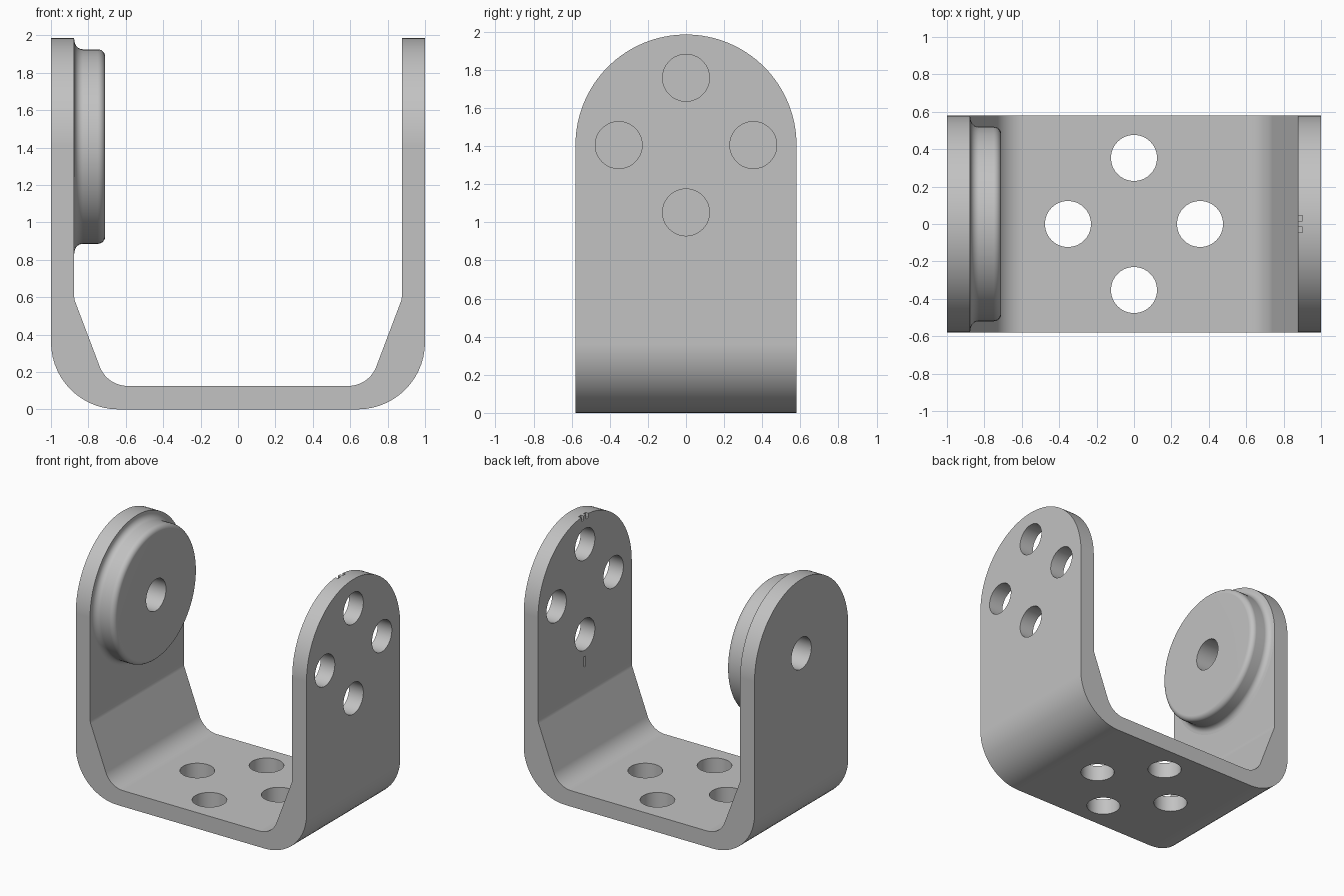
import bpy, bmesh, math
from mathutils import Vector, Matrix

cube = bpy.data.objects.get("Cube")
if cube:
    bpy.data.objects.remove(cube, do_unlink=True)

HALF_Y, WALL, AXIS_Z = 0.58, 0.876, 1.405
HOLE_R, HOLE_OFFSET = 0.123, 0.353

grey = bpy.data.materials.new("light grey")
grey.use_nodes = True
colour = (0.54, 0.54, 0.54, 1)
grey.diffuse_color = colour
grey.node_tree.nodes["Principled BSDF"].inputs["Base Color"].default_value = colour


def rounded(corners, steps=14):
    """Outline from (x, z, radius) corners, filleting those with a radius."""
    out = []
    for i, (x, z, r) in enumerate(corners):
        p = Vector((x, z))
        if r == 0:
            out.append(p)
            continue
        a = (Vector(corners[i - 1][:2]) - p).normalized()
        b = (Vector(corners[(i + 1) % len(corners)][:2]) - p).normalized()
        half = a.angle(b) / 2
        centre = p + (a + b).normalized() * (r / math.sin(half))
        start = p + a * (r / math.tan(half)) - centre
        end = p + b * (r / math.tan(half)) - centre
        turn = start.angle_signed(end)
        for k in range(steps + 1):
            out.append(centre + Matrix.Rotation(-turn * k / steps, 2) @ start)
    return out


def make(name, bm):
    bmesh.ops.recalc_face_normals(bm, faces=bm.faces)
    mesh = bpy.data.meshes.new(name)
    bm.to_mesh(mesh)
    bm.free()
    mesh.materials.append(grey)
    obj = bpy.data.objects.new(name, mesh)
    bpy.context.collection.objects.link(obj)
    return obj


def prism(name, points, offset):
    """Solid made by sweeping a flat outline along an offset."""
    bm = bmesh.new()
    face = bm.faces.new([bm.verts.new(p) for p in points])
    swept = bmesh.ops.extrude_face_region(bm, geom=[face])["geom"]
    bmesh.ops.translate(bm, vec=offset,
                        verts=[v for v in swept if isinstance(v, bmesh.types.BMVert)])
    return make(name, bm)


def hole(centre, axis):
    bm = bmesh.new()
    bmesh.ops.create_cone(bm, cap_ends=True, segments=64, radius1=HOLE_R,
                          radius2=HOLE_R, depth=0.6,
                          matrix=Matrix.Translation(centre)
                          @ Vector((0, 0, 1)).rotation_difference(axis).to_matrix().to_4x4())
    return make("hole_cutter", bm)


def slot(centre, size):
    bm = bmesh.new()
    bmesh.ops.create_cube(bm, size=1, matrix=Matrix.Translation(centre)
                          @ Matrix.Diagonal((*size, 1)))
    return make("slot_cutter", bm)


def cut(obj, tool, operation="DIFFERENCE"):
    mod = obj.modifiers.new("cut", "BOOLEAN")
    mod.operation, mod.object, mod.solver = operation, tool, "EXACT"
    bpy.context.view_layer.objects.active = obj
    bpy.ops.object.modifier_apply(modifier=mod.name)
    bpy.data.objects.remove(tool, do_unlink=True)


def smooth(obj):
    bpy.ops.object.select_all(action="DESELECT")
    obj.select_set(True)
    bpy.context.view_layer.objects.active = obj
    bpy.ops.object.shade_smooth_by_angle(angle=math.radians(30))
    mod = obj.modifiers.new("flat_faces", "WEIGHTED_NORMAL")
    mod.keep_sharp = True
    mod.weight = 100


# U-shaped bracket: outer bend, sloped inner gussets
side = [(1, 2.1, 0), (1, 0, 0.36)]
inner = [(0.70, 0.125, 0.16), (WALL, 0.59, 0.1), (WALL, 2.1, 0)]
corners = side + [(-x, z, r) for x, z, r in reversed(side)]
corners += [(-x, z, r) for x, z, r in reversed(inner)] + inner
bracket = prism("bracket", [(p.x, -0.7, p.y) for p in rounded(corners)], (0, 1.4, 0))

# Arched tops of both walls
arch = [(-1.2, HALF_Y * math.cos(math.pi * i / 64),
         AXIS_Z + HALF_Y * math.sin(math.pi * i / 64)) for i in range(65)]
arch += [(-1.2, -HALF_Y, -0.2), (-1.2, HALF_Y, -0.2)]
cut(bracket, prism("arch_cutter", arch, (2.4, 0, 0)), "INTERSECT")

# Four-hole patterns in the base and left wall, one hole in the right wall
X, Z = Vector((1, 0, 0)), Vector((0, 0, 1))
for i in range(4):
    u = HOLE_OFFSET * round(math.cos(i * math.pi / 2))
    v = HOLE_OFFSET * round(math.sin(i * math.pi / 2))
    cut(bracket, hole(Vector((u, v, 0)), Z))
    cut(bracket, hole(Vector((1, u, AXIS_Z + v)), X))
cut(bracket, hole(Vector((-1, 0, AXIS_Z)), X))

# Small index notches on the inside of the left wall
for y in (-0.03, 0.03):
    cut(bracket, slot((WALL, y, 1.98), (0.05, 0.03, 0.06)))
cut(bracket, slot((WALL, 0, 0.84), (0.04, 0.018, 0.08)))
smooth(bracket)

# Pivot boss: turned disc with flared foot, rounded rim and bore
profile = rounded([(-WALL, HOLE_R, 0), (-WALL, 0.575, 0), (-0.868, 0.52, 0.045),
                   (-0.71, 0.52, 0.04), (-0.71, HOLE_R, 0)], 8)
bm = bmesh.new()
ring = [bm.verts.new((p.x, 0, p.y)) for p in profile]
edges = [bm.edges.new((ring[i - 1], ring[i])) for i in range(len(ring))]
bmesh.ops.spin(bm, geom=ring + edges, cent=(0, 0, 0), axis=(1, 0, 0),
               angle=math.tau, steps=96, use_merge=True)
bmesh.ops.remove_doubles(bm, verts=bm.verts, dist=0.0001)
bmesh.ops.translate(bm, vec=(0, 0, AXIS_Z), verts=bm.verts)
boss = make("pivot_boss", bm)
smooth(boss)
